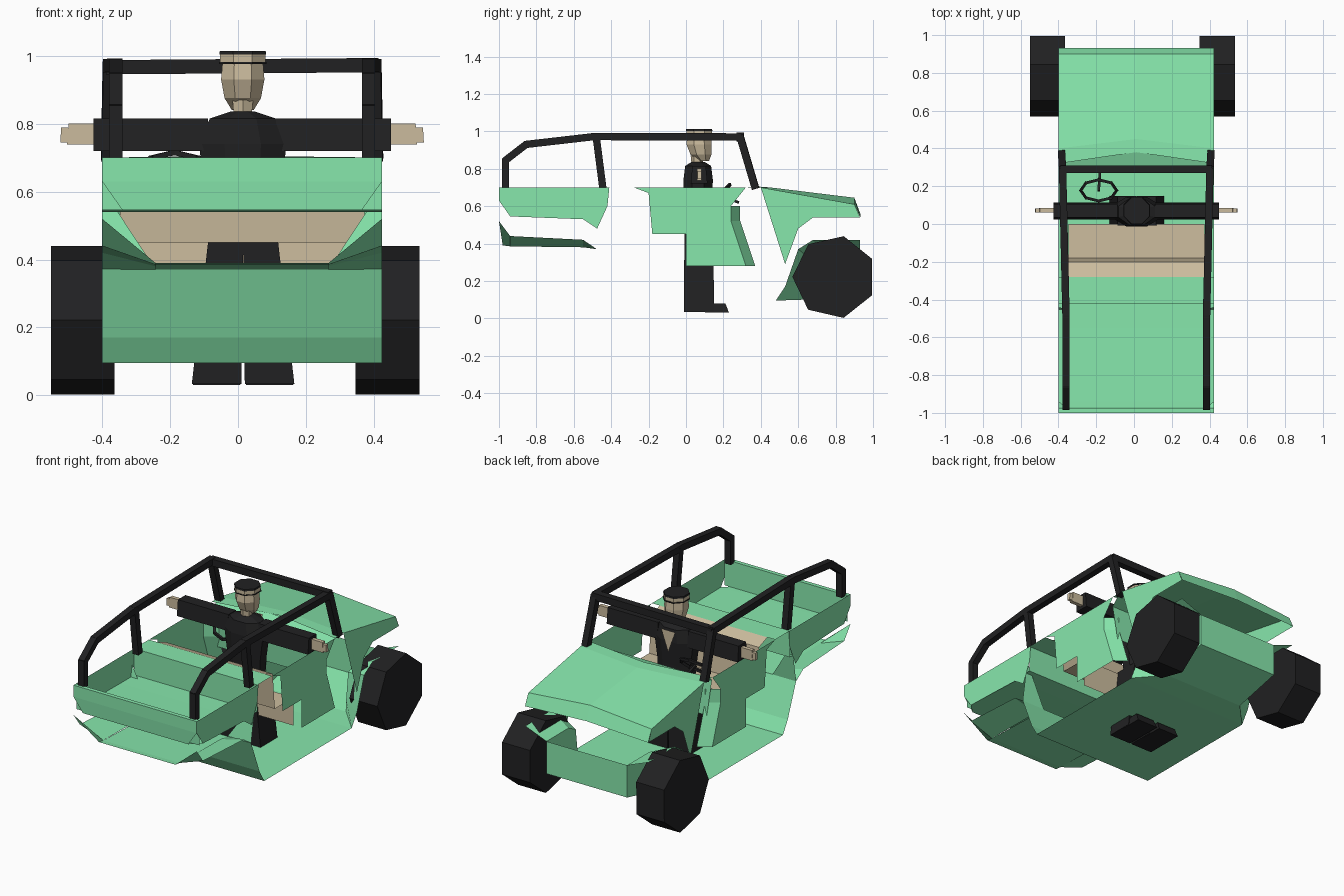
import bpy, bmesh, math
from mathutils import Vector, Matrix

if "Cube" in bpy.data.objects:
    bpy.data.objects.remove(bpy.data.objects["Cube"])

CX = 0.012  # centre line of the body


def mat(name, rgb):
    m = bpy.data.materials.new(name)
    m.diffuse_color = (*rgb, 1)
    m.use_nodes = True
    m.node_tree.nodes["Principled BSDF"].inputs["Base Color"].default_value = m.diffuse_color
    return m


GREEN = mat("body green", (0.245, 0.81, 0.42))
TAN = mat("tan", (0.61, 0.51, 0.345))
SKIN = mat("skin", (0.6, 0.5, 0.34))
BLACK = mat("black", (0.015, 0.015, 0.016))


def finish(name, bm, m):
    me = bpy.data.meshes.new(name)
    bm.normal_update()
    bm.to_mesh(me)
    bm.free()
    me.materials.append(m)
    ob = bpy.data.objects.new(name, me)
    bpy.context.collection.objects.link(ob)
    return ob


def loft(name, rows, m, out):
    """Thin sheet through rows of points, every face turned towards out."""
    bm = bmesh.new()
    grid = [[bm.verts.new(p) for p in r] for r in rows]
    for a, b in zip(grid, grid[1:]):
        for i in range(len(a) - 1):
            f = bm.faces.new((a[i], a[i + 1], b[i + 1], b[i]))
            f.normal_update()
            if f.normal.dot(Vector(out)) < 0:
                f.normal_flip()
    return finish(name, bm, m)


def span(name, profile, m, out):
    """Sheet across the car from (y, z, half width) points."""
    return loft(name, [[(CX - w, y, z), (CX + w, y, z)] for y, z, w in profile], m, out)


def plate(name, pts, m, out):
    bm = bmesh.new()
    f = bm.faces.new([bm.verts.new(p) for p in pts])
    f.normal_update()
    if f.normal.dot(Vector(out)) < 0:
        f.normal_flip()
    return finish(name, bm, m)


def box(name, x, y, z, m, top=(1, 1), shift=0):
    """Box with its top scaled and shifted along x."""
    bm = bmesh.new()
    bmesh.ops.create_cube(bm, size=1)
    for v in bm.verts:
        up = v.co.z > 0
        k = top if up else (1, 1)
        v.co = Vector((sum(x) / 2 + v.co.x * (x[1] - x[0]) * k[0] + shift * up,
                       sum(y) / 2 + v.co.y * (y[1] - y[0]) * k[1],
                       sum(z) / 2 + v.co.z * (z[1] - z[0])))
    return finish(name, bm, m)


def bar(name, pts, w, m, closed=False):
    """Square bar following a path."""
    bm = bmesh.new()
    pts = [Vector(p) for p in pts]
    for a, b in zip(pts, pts[1:] + (pts[:1] if closed else [])):
        d = b - a
        mx = (Matrix.Translation((a + b) / 2) @ d.to_track_quat('Z', 'Y').to_matrix().to_4x4()
              @ Matrix.Diagonal((w, w, d.length + w * 0.4, 1)))
        bmesh.ops.create_cube(bm, size=1, matrix=mx)
    return finish(name, bm, m)


def rings(name, sections, n, m):
    """Closed stack of n-sided rings: (z, x radius, y radius, y centre)."""
    bm = bmesh.new()
    rs = []
    for z, rx, ry, cy in sections:
        rs.append([bm.verts.new((CX + 0.002 + rx * math.cos((i + .5) * math.tau / n),
                                 cy + ry * math.sin((i + .5) * math.tau / n), z)) for i in range(n)])
    for a, b in zip(rs, rs[1:]):
        for i in range(n):
            j = (i + 1) % n
            bm.faces.new((a[i], a[j], b[j], b[i]))
    bm.faces.new(rs[0][::-1])
    bm.faces.new(rs[-1])
    return finish(name, bm, m)


W = 0.412
# lower tub: rear tray, sloping step, flat floor
span("rear_tray", [(-0.98, 0.39, 0.255), (-0.94, 0.385, 0.255), (-0.48, 0.37, 0.255)], GREEN, (0, 0, -1))
span("floor", [(-0.48, 0.372, W), (-0.4, 0.17, W), (-0.355, 0.095, W), (0.48, 0.095, W)],
     GREEN, (0, -0.5, -1))
span("front_floor", [(0.48, 0.095, W), (0.63, 0.1, 0.27), (0.93, 0.17, 0.27)], GREEN, (0, 0, -1))
span("front_panel", [(0.93, 0.17, 0.27), (0.93, 0.365, 0.27)], GREEN, (0, 1, 0))

# cargo bed, tailgate and deck
span("tailgate", [(-1, 0.7, W), (-1, 0.63, W), (-0.995, 0.545, 0.352)], GREEN, (0, -1, 0))
span("tailgate_lining", [(-1, 0.7, W), (-0.975, 0.7, W), (-0.972, 0.545, W)], GREEN, (0, 1, 1))
span("cargo_floor", [(-0.995, 0.545, 0.352), (-0.94, 0.545, W), (-0.55, 0.54, W), (-0.42, 0.54, W)],
     GREEN, (0, 0, 1))
span("deck", [(-0.42, 0.54, W), (-0.42, 0.7, W), (-0.28, 0.7, W)], GREEN, (0, -1, 1))

# bench seat
span("seat", [(-0.28, 0.7, 0.36), (-0.2, 0.67, 0.36), (-0.18, 0.45, 0.36),
              (0, 0.45, 0.36), (0, 0.28, 0.36)], TAN, (0, 1, 1))

# hood with a slight centre ridge, ending in a front lip, and the dashboard
loft("hood", [[(CX - W, 0.32, 0.7), (CX, 0.38, 0.705), (CX + W, 0.32, 0.7)],
              [(CX - W, 0.4, 0.7), (CX, 0.45, 0.7), (CX + W, 0.4, 0.7)],
              [(CX - W, 0.9, 0.61), (CX, 0.9, 0.645), (CX + W, 0.9, 0.61)]], GREEN, (0, 0, 1))
loft("hood_lip", [[(CX - W, 0.9, 0.61), (CX, 0.9, 0.645), (CX + W, 0.9, 0.61)],
                  [(CX - W, 0.932, 0.54), (CX, 0.932, 0.56), (CX + W, 0.932, 0.54)]], GREEN, (0, 1, 0.5))
span("dashboard", [(0.38, 0.7, W), (0.28, 0.665, W - 0.03), (0.3, 0.45, W - 0.05)], GREEN, (0, -1, 0.4))

for side, s in (("left", -1), ("right", 1)):
    X = CX + s * W
    out = (s, 0, 0)

    def flat(name, yz):
        plate(side + name, [(X, y, z) for y, z in yz], GREEN, out)

    # body side panels
    flat("_rear_side", [(-1, 0.7), (-0.41, 0.7), (-0.42, 0.6), (-0.475, 0.48), (-0.55, 0.53),
                        (-0.94, 0.545), (-1, 0.63)])
    flat("_door", [(-0.28, 0.7), (-0.2, 0.67), (-0.18, 0.45), (0, 0.45), (0, 0.28),
                   (0.32, 0.28), (0.24, 0.52), (0.24, 0.6), (0.32, 0.7)])
    flat("_front_side", [(0.4, 0.7), (0.9, 0.61), (0.93, 0.54), (0.68, 0.54), (0.6, 0.48), (0.53, 0.29)])
    # door jamb turning inwards
    loft(side + "_jamb", [[(X, y, z), (X - s * 0.07, y + 0.05, z)] for y, z in
                          ((0.24, 0.6), (0.24, 0.52), (0.32, 0.28))], GREEN, (s, 1, 0))
    # rear flank and the corner in front of the rear arch
    I = CX + s * 0.255
    loft(side + "_rear_flank", [[(X, y, z), (I, yi, zi)] for y, z, yi, zi in
                                ((-1, 0.52, -0.98, 0.39), (-0.94, 0.44, -0.94, 0.385),
                                 (-0.55, 0.42, -0.55, 0.38), (-0.48, 0.372, -0.48, 0.37))], GREEN, (s, 0, -1))
    plate(side + "_arch_corner", [(X, -0.44, 0.61), (I, -0.48, 0.372), (X, -0.48, 0.372)], GREEN, (0, -1, 0))
    # front wheel arch and its inner wall
    J = CX + s * 0.27
    arch = ((0.48, 0.095, 0.63, 0.1), (0.53, 0.17, 0.63, 0.17), (0.6, 0.37, 0.65, 0.33),
            (0.68, 0.42, 0.72, 0.365), (0.93, 0.42, 0.93, 0.365))
    loft(side + "_front_arch", [[(X, y, z), (J, yi, zi)] for y, z, yi, zi in arch], GREEN, (s * 0.3, -0.3, 1))
    plate(side + "_inner_wall", [(J, yi, zi) for _, _, yi, zi in arch] + [(J, 0.93, 0.17)], GREEN, out)

    # seven-sided front wheel
    bm = bmesh.new()
    loops = []
    xc = -0.4575 if s < 0 else 0.44
    for x in (xc - 0.0935, xc + 0.0935):
        loops.append([bm.verts.new((x, 0.793 + 0.224 * math.cos(a), 0.221 + 0.224 * math.sin(a)))
                      for a in (math.radians(77) + i * math.tau / 7 for i in range(7))])
    a, b = loops
    for i in range(7):
        j = (i + 1) % 7
        bm.faces.new((a[i], b[i], b[j], a[j]))
    bm.faces.new(a)
    bm.faces.new(b[::-1])
    bmesh.ops.recalc_face_normals(bm, faces=bm.faces)
    finish(side + "_wheel", bm, BLACK)

    # roll cage side rail and middle post
    xr, xf = CX + s * 0.372, CX + s * 0.39
    bar(side + "_rail", [(xr, -0.965, 0.7), (xr, -0.965, 0.845), (xr, -0.855, 0.93), (xr, -0.49, 0.972),
                         (xf, 0.29, 0.97), (xf + s * 0.005, 0.37, 0.7)], 0.039, BLACK)
    bar(side + "_middle_post", [(xr, -0.48, 0.97), (xr, -0.445, 0.7)], 0.039, BLACK)

    # driver limbs
    c = CX + 0.003 + s * 0.078
    box(side + "_leg", (c - 0.073, c + 0.073), (-0.012, 0.15), (0.033, 0.46), BLACK, (0.7, 0.95), -s * 0.027)
    box(side + "_shoe", (c - 0.07, c + 0.07), (0.1, 0.23), (0.03, 0.08), BLACK, (0.9, 0.7))
    box(side + "_arm", sorted((CX + s * 0.1, CX + s * 0.438)), (0.025, 0.115), (0.72, 0.815), BLACK, (1, 0.8))
    box(side + "_hand", sorted((CX + s * 0.43, CX + s * 0.515)), (0.06, 0.084), (0.738, 0.8), SKIN, (0.9, 1))
    box(side + "_fingers", sorted((CX + s * 0.51, CX + s * 0.535)), (0.062, 0.082), (0.745, 0.788), SKIN, (0.8, 1))

bar("front_crossbar", [(-0.38, 0.29, 0.966), (0.405, 0.29, 0.972)], 0.042, BLACK)

# driver body, head and cap
rings("torso", [(0.44, 0.105, 0.075, 0.07), (0.6, 0.12, 0.08, 0.065), (0.74, 0.14, 0.085, 0.065),
                (0.815, 0.105, 0.075, 0.065), (0.835, 0.04, 0.04, 0.065)], 8, BLACK)
plate("shirt_front", [(-0.035, 0.152, 0.81), (0.06, 0.152, 0.81), (0.013, 0.152, 0.68)], SKIN, (0, 1, 0))
rings("neck", [(0.82, 0.03, 0.03, 0.06), (0.87, 0.035, 0.035, 0.06)], 6, SKIN)
rings("head", [(0.84, 0.035, 0.03, 0.095), (0.875, 0.058, 0.06, 0.08), (0.93, 0.069, 0.073, 0.07),
               (0.985, 0.064, 0.068, 0.07)], 8, SKIN)
rings("cap_band", [(0.978, 0.072, 0.074, 0.07), (1.004, 0.072, 0.074, 0.07)], 8, SKIN)
rings("cap_top", [(1.003, 0.075, 0.077, 0.07), (1.013, 0.073, 0.075, 0.07)], 8, BLACK)
rings("cap_rim", [(0.976, 0.076, 0.08, 0.072), (0.981, 0.076, 0.08, 0.072)], 8, BLACK)

# steering wheel and column
bar("steering_wheel", [(-0.187 + 0.095 * math.cos(i * math.tau / 8), 0.178 + 0.056 * math.sin(i * math.tau / 8),
                        0.66 + 0.055 * math.sin(i * math.tau / 8)) for i in range(8)], 0.015, BLACK, True)
bar("steering_column", [(-0.187, 0.178, 0.66), (-0.18, 0.28, 0.62)], 0.014, BLACK)
